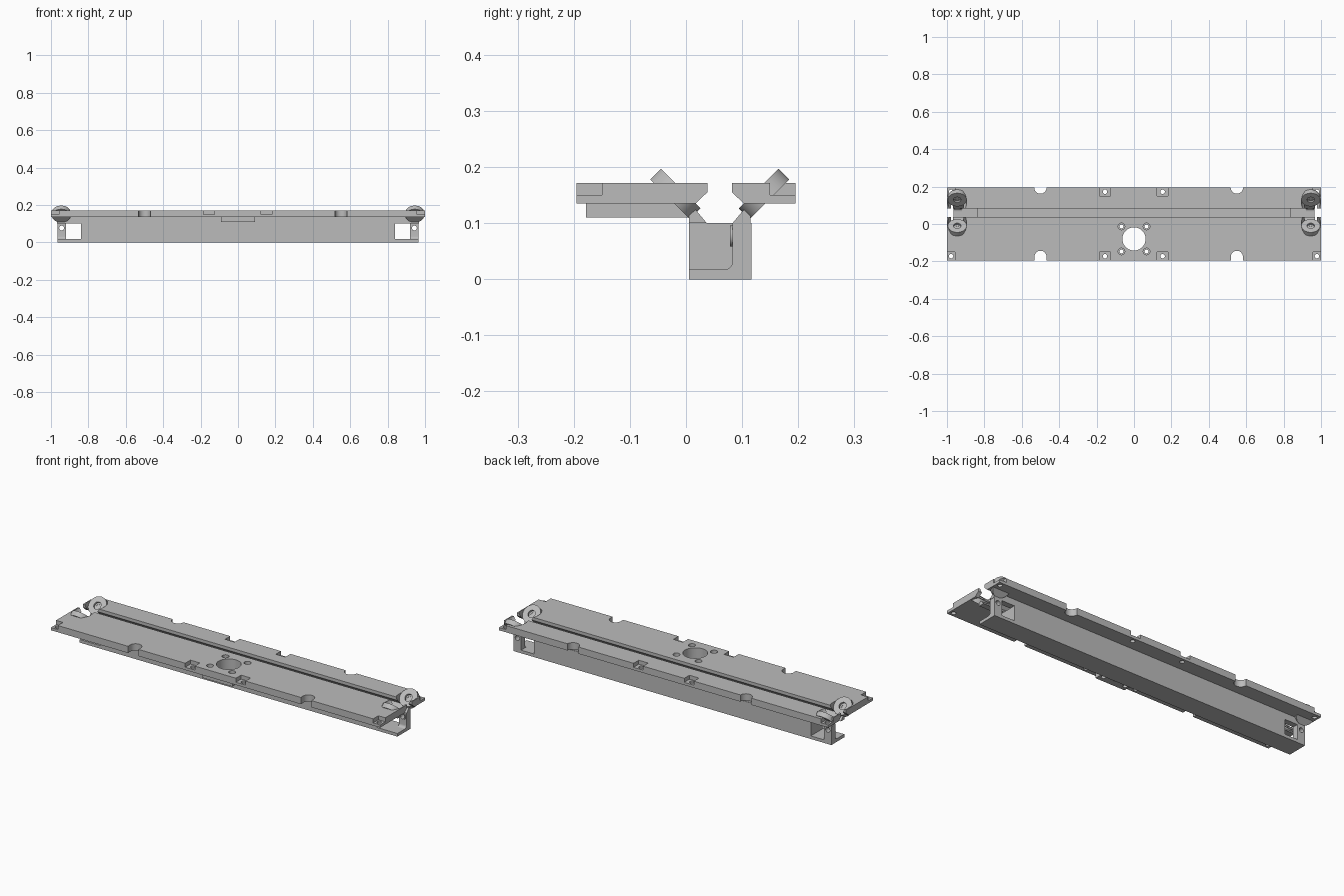
import bpy, bmesh, math
from mathutils import Vector, Matrix

if "Cube" in bpy.data.objects:
    bpy.data.objects.remove(bpy.data.objects["Cube"], do_unlink=True)

grey = bpy.data.materials.new("machined_grey")
grey.use_nodes = True
grey.diffuse_color = (0.5, 0.5, 0.5, 1)
grey.node_tree.nodes["Principled BSDF"].inputs["Base Color"].default_value = (0.5, 0.5, 0.5, 1)

SLOT_Y = 0.06          # centre line of the guide slot
TOP, UNDER = 0.172, 0.135


def add_box(bm, x, y, z):
    size = Vector((x[1] - x[0], y[1] - y[0], z[1] - z[0]))
    mid = Vector((x[0] + x[1], y[0] + y[1], z[0] + z[1])) / 2
    bmesh.ops.create_cube(bm, size=1, matrix=Matrix.Translation(mid) @ Matrix.Diagonal(size).to_4x4())


def add_cyl(bm, start, axis, r, length, sides=32):
    axis = Vector(axis).normalized()
    rot = axis.to_track_quat('Z', 'Y').to_matrix().to_4x4()
    mid = Vector(start) + axis * length / 2
    bmesh.ops.create_cone(bm, cap_ends=True, segments=sides, radius1=r, radius2=r,
                          depth=length, matrix=Matrix.Translation(mid) @ rot)


def add_profile(bm, points, x0, x1):
    """Extrude a (y, z) outline along x."""
    face = bm.faces.new([bm.verts.new((x0, y, z)) for y, z in points])
    ext = bmesh.ops.extrude_face_region(bm, geom=[face])
    moved = [v for v in ext["geom"] if isinstance(v, bmesh.types.BMVert)]
    bmesh.ops.translate(bm, verts=moved, vec=(x1 - x0, 0, 0))
    bmesh.ops.recalc_face_normals(bm, faces=bm.faces)


def finish(bm, name):
    mesh = bpy.data.meshes.new(name)
    bm.to_mesh(mesh)
    bm.free()
    ob = bpy.data.objects.new(name, mesh)
    mesh.materials.append(grey)
    bpy.context.collection.objects.link(ob)
    return ob


def activate(ob):
    bpy.ops.object.select_all(action='DESELECT')
    ob.select_set(True)
    bpy.context.view_layer.objects.active = ob


def cut(ob, cutter):
    mod = ob.modifiers.new("cut", 'BOOLEAN')
    mod.operation, mod.solver, mod.object = 'DIFFERENCE', 'EXACT', cutter
    mod.use_self = True
    activate(ob)
    bpy.ops.object.modifier_apply(modifier=mod.name)


def smooth(ob):
    activate(ob)
    bpy.ops.object.shade_smooth_by_angle(angle=math.radians(30))


def mirrored(points):
    return [(2 * SLOT_Y - y, z) for y, z in points]


# Roller placement: discs tilted 45 degrees, facing up toward the slot
rollers = []
for side, sx in (("right", -1), ("left", 1)):
    for end, sy in (("front", 1), ("back", -1)):
        centre = Vector((sx * 0.945, SLOT_Y - sy * 0.079, 0.152))
        rollers.append((f"{end}_{side}_roller", centre, Vector((0, sy, 1)).normalized()))

# Cutter for plate holes, edge notches, screw pockets and roller pockets
bm = bmesh.new()
UP = (0, 0, 1)
add_cyl(bm, (0, -0.08, 0.05), UP, 0.062, 0.2, 48)
for dx in (-0.067, 0.067):
    for dy in (-0.067, 0.067):
        add_cyl(bm, (dx, -0.08 + dy, 0.05), UP, 0.011, 0.2, 20)
        add_cyl(bm, (dx, -0.08 + dy, 0.152), UP, 0.018, 0.1, 20)
for x in (-0.5, 0.55):
    add_cyl(bm, (x, 0.195, 0.05), UP, 0.033, 0.2)
    add_cyl(bm, (x, -0.175, 0.05), UP, 0.032, 0.2)
    add_box(bm, (x - 0.032, x + 0.032), (-0.25, -0.175), (0.05, 0.25))
for s in (-1, 1):
    for x, half in ((-0.978, 0.02), (-0.155, 0.029), (0.153, 0.029), (0.978, 0.02)):
        lo = -1.1 if x < -0.9 else x - half
        hi = 1.1 if x > 0.9 else x + half
        add_box(bm, (lo, hi), sorted((s * 0.15, s * 0.25)), (0.15, 0.25))
        add_cyl(bm, (x, s * 0.172, 0.05), UP, 0.012, 0.2, 20)
for _, centre, axis in rollers:
    add_cyl(bm, centre, axis, 0.0505, 0.1, 48)
cutter = finish(bm, "plate_cutter")
cutter.hide_render = True

# Top plates and the angled walls that form the guide slot
plate = [(-0.195, UNDER), (0.017, UNDER), (0.038, 0.155), (0.038, TOP), (-0.195, TOP)]
back_plate = [(0.195 if y < -0.1 else 2 * SLOT_Y - y, z) for y, z in plate]
wall = [(0.005, 0.1), (0.037, 0.1), (0.012, 0.13), (0.017, UNDER), (0.005, UNDER)]
for name, outline, reach in (("front_plate", plate, 1), ("back_plate", back_plate, 1),
                             ("front_slot_wall", wall, 0.967),
                             ("back_slot_wall", mirrored(wall), 0.967)):
    bm = bmesh.new()
    add_profile(bm, outline, -reach, reach)
    ob = finish(bm, name)
    cut(ob, cutter)
    smooth(ob)

# Mounting block under the round opening
bm = bmesh.new()
add_box(bm, (-0.09, 0.09), (-0.178, 0.005), (0.11, UNDER))
ob = finish(bm, "mounting_block")
cut(ob, cutter)
smooth(ob)
bpy.data.objects.remove(cutter, do_unlink=True)

# Main beam below the slot
bm = bmesh.new()
add_box(bm, (-0.84, 0.84), (0.005, 0.117), (0, 0.1))
finish(bm, "main_beam")

# End brackets: floor strip and drilled upright with a filleted foot
for side, s in (("right", -1), ("left", 1)):
    bm = bmesh.new()
    add_box(bm, sorted((s * 0.84, s * 0.965)), (0.005, 0.117), (0, 0.017))
    finish(bm, f"{side}_bracket_floor")

    bm = bmesh.new()
    fillet = [(0.068 + 0.015 * math.sin(a), 0.032 - 0.015 * math.cos(a))
              for a in (i * math.pi / 12 for i in range(7))]
    add_profile(bm, [(0.117, 0.017)] + fillet + [(0.083, 0.1), (0.117, 0.1)],
                s * 0.92, s * 0.965)
    post = finish(bm, f"{side}_bracket_post")
    bm = bmesh.new()
    add_cyl(bm, (s * 0.943, 0.078, 0.077), (0, 1, 0), 0.019, 0.006)
    boss = finish(bm, f"{side}_bracket_boss")
    bm = bmesh.new()
    add_cyl(bm, (s * 0.943, 0, 0.077), (0, 1, 0), 0.013, 0.2)
    drill = finish(bm, "drill")
    for ob in (post, boss):
        cut(ob, drill)
        smooth(ob)
    bpy.data.objects.remove(drill, do_unlink=True)

# Tilted rollers with a counterbored centre
for name, centre, axis in rollers:
    bm = bmesh.new()
    add_cyl(bm, centre - axis * 0.0135, axis, 0.05, 0.027, 48)
    ob = finish(bm, name)
    bm = bmesh.new()
    add_cyl(bm, centre + axis * 0.002, axis, 0.02, 0.05)
    add_cyl(bm, centre - axis * 0.05, axis, 0.011, 0.1)
    drill = finish(bm, "drill")
    cut(ob, drill)
    smooth(ob)
    bpy.data.objects.remove(drill, do_unlink=True)
